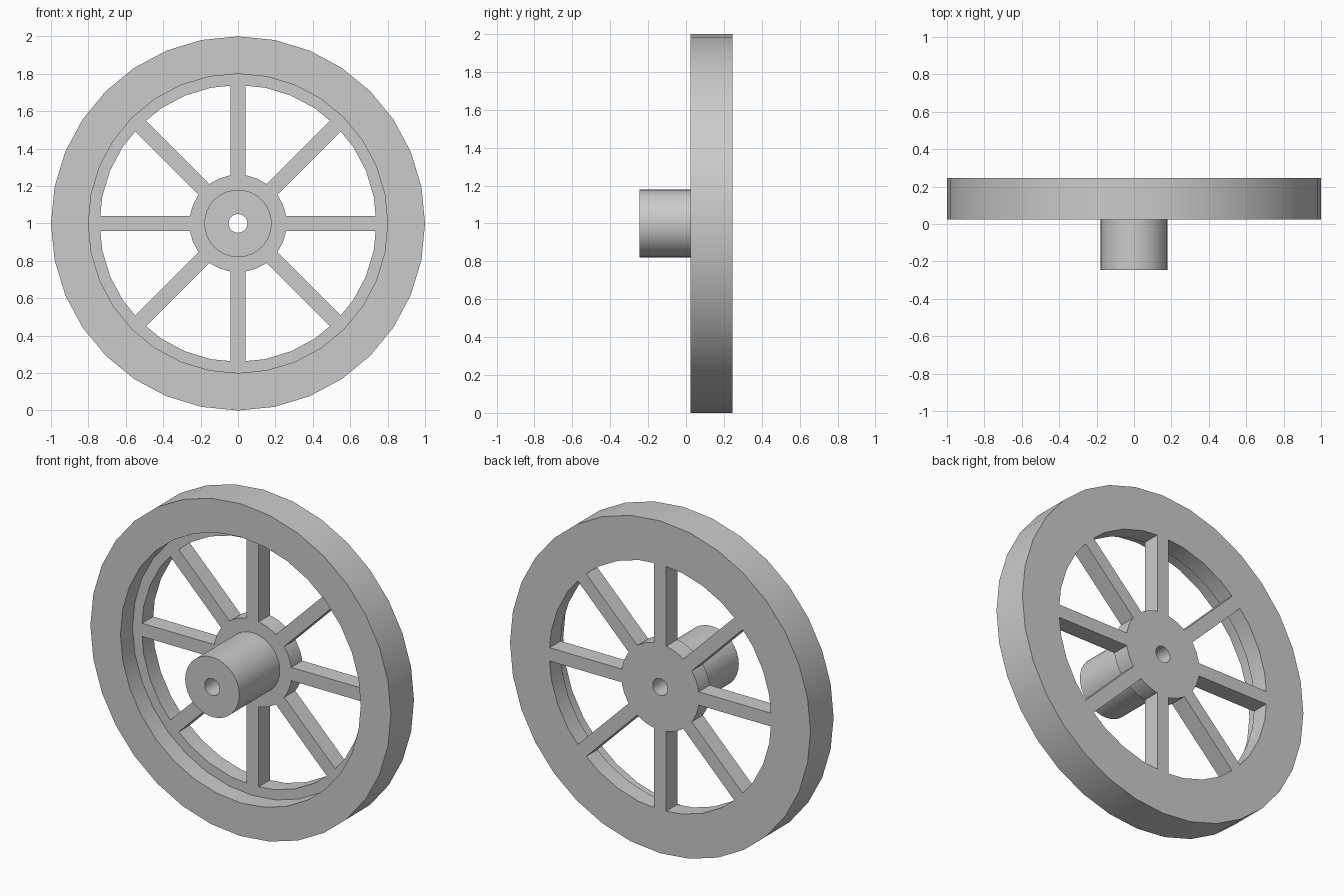
import bpy, bmesh, math
from mathutils import Matrix, Vector

if "Cube" in bpy.data.objects:
    bpy.data.objects.remove(bpy.data.objects["Cube"])

SIDES = 32
CENTRE_Z = 1.0
BACK, WEB = 0.245, 0.14      # back face and front face of the spoke plane


def finish(name, bm):
    bmesh.ops.recalc_face_normals(bm, faces=bm.faces[:])
    mesh = bpy.data.meshes.new(name)
    bm.to_mesh(mesh)
    bm.free()
    obj = bpy.data.objects.new(name, mesh)
    obj.location.z = CENTRE_Z
    bpy.context.collection.objects.link(obj)
    bpy.ops.object.select_all(action='DESELECT')
    obj.select_set(True)
    bpy.context.view_layer.objects.active = obj
    bpy.ops.object.shade_smooth_by_angle(angle=math.radians(30))
    return obj


def lathe(name, profile):
    """Revolve a closed (radius, y) outline around the wheel axis."""
    bm = bmesh.new()
    rings = []
    for i in range(SIDES):
        a = 2 * math.pi * i / SIDES
        rings.append([bm.verts.new((r * math.cos(a), y, r * math.sin(a)))
                      for r, y in profile])
    n = len(profile)
    for i in range(SIDES):
        p, q = rings[i], rings[(i + 1) % SIDES]
        for j in range(n):
            k = (j + 1) % n
            bm.faces.new((p[j], p[k], q[k], q[j]))
    return finish(name, bm)


# Rim with a thin stepped lip at the back
lathe("wheel_rim", [(1, 0.025), (1, BACK), (0.74, BACK),
                    (0.74, WEB), (0.8, WEB), (0.8, 0.025)])

# Hub: long front barrel, wide back flange, axle hole
lathe("wheel_hub", [(0.05, -BACK), (0.18, -BACK), (0.18, WEB),
                    (0.26, WEB), (0.26, BACK), (0.05, BACK)])


# Spokes, their ends fitted to the facets of hub and rim
def spoke(name, angle, r0=0.26, r1=0.74, w=0.04):
    d = w * math.tan(math.pi / SIDES)
    outline = [(r0, 0), (r0 - d, -w), (r1 - d, -w),
               (r1, 0), (r1 - d, w), (r0 - d, w)]
    rot = Matrix.Rotation(angle, 3, 'Y')
    bm = bmesh.new()
    front, back = [[bm.verts.new(rot @ Vector((x, y, z))) for x, z in outline]
                   for y in (WEB, BACK)]
    bm.faces.new(front)
    bm.faces.new(back[::-1])
    for i in range(6):
        j = (i + 1) % 6
        bm.faces.new((front[j], front[i], back[i], back[j]))
    finish(name, bm)


for i in range(8):
    spoke(f"spoke_{i + 1}", i * math.pi / 4)
